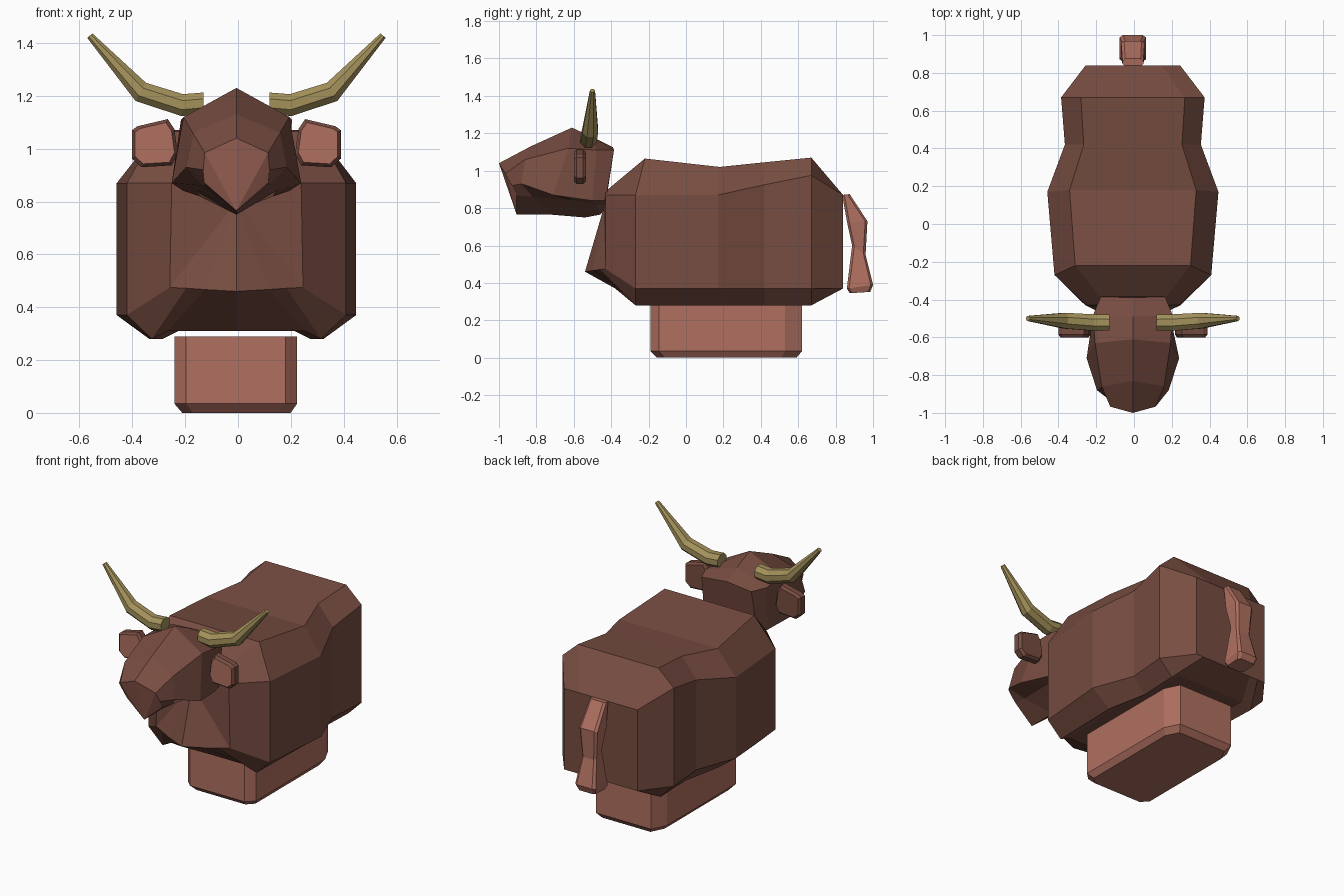
import bpy, bmesh, math
from mathutils import Vector

CX = -0.006  # model's centre plane


def mat(name, rgb):
    m = bpy.data.materials.new(name)
    m.diffuse_color = (*rgb, 1)
    return m


brown = mat("brown hide", (0.187, 0.074, 0.053))
pink = mat("light pinkish brown", (0.43, 0.16, 0.117))
tan = mat("tan horn", (0.37, 0.285, 0.105))


def make(name, bm, mats):
    bmesh.ops.recalc_face_normals(bm, faces=bm.faces)
    me = bpy.data.meshes.new(name)
    bm.to_mesh(me)
    bm.free()
    for m in mats:
        me.materials.append(m)
    ob = bpy.data.objects.new(name, me)
    ob.location.x = CX
    bpy.context.collection.objects.link(ob)
    return ob


def loft(rings, hub=None):
    """Skin closed rings; the first cap can be fanned around a hub point."""
    bm = bmesh.new()
    vs = [[bm.verts.new(p) for p in r] for r in rings]
    n = len(vs[0])
    for a, b in zip(vs, vs[1:]):
        for i in range(n):
            j = (i + 1) % n
            bm.faces.new((a[i], a[j], b[j], b[i]))
    if hub:
        h = bm.verts.new(hub)
        for i in range(n):
            bm.faces.new((h, vs[0][i], vs[0][(i + 1) % n]))
    else:
        bm.faces.new(vs[0])
    bm.faces.new(vs[-1])
    return bm


def mirrored(half):
    """Half ring from top centre to bottom centre, completed on the other side."""
    return half + [(-x, y, z) for x, y, z in half[-2:0:-1]]


def slab(x0, x1, y0, y1, c, cy0, cy1, z):
    """Rectangle with cut corners."""
    return [(x0 + c, y0, z), (x1 - c, y0, z), (x1, y0 + cy0, z), (x1, y1 - cy1, z),
            (x1 - c, y1, z), (x0 + c, y1, z), (x0, y1 - cy1, z), (x0, y0 + cy0, z)]


# Body: chest ring, four trunk rings, rump ring
def trunk(y, yt, a, zt, b, zs, zb, c):
    return mirrored([(0, yt, zt), (a, yt, zt), (b, y, zs), (b, y, zb),
                     (c, y, 0.28), (c - 0.06, y, 0.31), (0, y, 0.31)])


chest = mirrored([(0, -0.43, 0.89), (0.14, -0.43, 0.89), (0.245, -0.43, 0.87),
                  (0.252, -0.43, 0.475), (0.19, -0.46, 0.472),
                  (0.12, -0.495, 0.467), (0, -0.54, 0.46)])
rump = mirrored([(0, 0.84, 0.87), (0.15, 0.84, 0.87), (0.25, 0.84, 0.87),
                 (0.25, 0.84, 0.37), (0.2, 0.84, 0.37), (0.14, 0.84, 0.37), (0, 0.84, 0.37)])
bm = loft([chest,
           trunk(-0.27, -0.22, 0.305, 1.065, 0.415, 0.87, 0.37, 0.32),
           trunk(0.17, 0.18, 0.335, 1.02, 0.453, 0.87, 0.37, 0.33),
           trunk(0.42, 0.42, 0.26, 1.045, 0.36, 0.925, 0.37, 0.28),
           trunk(0.67, 0.67, 0.275, 1.07, 0.38, 0.975, 0.37, 0.29),
           rump], hub=(0, -0.44, 0.80))
make("body", bm, [brown])

# Head: muzzle, snout, forehead, nape
bm = loft([mirrored(r) for r in (
    [(0, -1.0, 1.04), (0.12, -0.967, 0.985), (0.125, -0.93, 0.92), (0.12, -0.905, 0.87), (0, -0.905, 0.765)],
    [(0, -0.83, 1.13), (0.165, -0.86, 1.06), (0.19, -0.88, 0.93), (0.125, -0.82, 0.86), (0, -0.72, 0.765)],
    [(0, -0.61, 1.23), (0.2, -0.63, 1.12), (0.245, -0.71, 0.87), (0.15, -0.6, 0.84), (0, -0.54, 0.75)],
    [(0, -0.49, 1.175), (0.21, -0.48, 1.11), (0.2, -0.5, 0.84), (0.14, -0.48, 0.82), (0, -0.46, 0.765)],
    [(0, -0.39, 1.125), (0.17, -0.385, 1.11), (0.18, -0.43, 0.84), (0.12, -0.43, 0.82), (0, -0.435, 0.79)])])
bm.faces.ensure_lookup_table()
for f in bm.faces:  # light muzzle plate
    if all(v.co.y < -0.9 for v in f.verts):
        f.material_index = 1
        bmesh.ops.triangulate(bm, faces=[f])
        break
make("head", bm, [brown, pink])

# Ears: rounded slabs with light inner faces
outline = [(0.222, 0.98), (0.245, 0.937), (0.36, 0.93), (0.395, 0.962),
           (0.395, 1.07), (0.375, 1.085), (0.26, 1.112), (0.235, 1.075)]
for side, s in (("right", 1), ("left", -1)):
    rings = []
    for y, k in ((-0.6, 0.86), (-0.585, 1), (-0.55, 1), (-0.535, 0.86)):
        rings.append([(s * (0.31 + (x - 0.31) * k), y, 1.02 + (z - 1.02) * k) for x, z in outline])
    bm = loft(rings)
    for f in bm.faces:
        if all(v.co.y < -0.595 for v in f.verts):
            f.material_index = 1
    make(side + "_ear", bm, [brown, pink])

    # Horns: tapered hexagonal tubes: x, y, z, radius, tilt of the cross-section
    path = [(0.125, -0.522, 1.172, 0.044, 0), (0.205, -0.522, 1.165, 0.045, 4),
            (0.362, -0.512, 1.215, 0.043, 30), (0.555, -0.5, 1.428, 0.014, 50)]
    rings = []
    for x, y, z, r, tilt in path:
        t = math.radians(tilt)
        ring = []
        for i in range(8):
            a = math.radians(22.5 + 45 * i)
            u = r * math.sin(a)
            ring.append((s * (x - u * math.sin(t)), y + r * 1.05 * math.cos(a), z + u * math.cos(t)))
        rings.append(ring)
    make(side + "_horn", loft(rings), [tan])

# Tail: z, front y, back y, half width
rings = []
for zf, zb, y0, y1, w in ((0.87, 0.875, 0.835, 0.875, 0.055), (0.72, 0.73, 0.862, 0.97, 0.062),
                          (0.6, 0.55, 0.888, 0.96, 0.048), (0.37, 0.39, 0.86, 1.0, 0.07),
                          (0.345, 0.352, 0.875, 0.985, 0.058)):
    ring = []
    for x, y, z in slab(-w, w, y0, y1, w * 0.25, 0.012, 0.012, 0):
        ring.append((x, y, zf + (zb - zf) * (y - y0) / (y1 - y0)))
    rings.append(ring)
make("tail", loft(rings), [pink])

# Base block under the belly, bevelled at the bottom
make("base_block", loft([slab(-0.205, 0.205, -0.155, 0.59, 0.04, 0.04, 0.08, 0.0),
                         slab(-0.235, 0.23, -0.19, 0.62, 0.045, 0.045, 0.09, 0.035),
                         slab(-0.235, 0.23, -0.19, 0.62, 0.045, 0.045, 0.09, 0.29)]), [pink])
